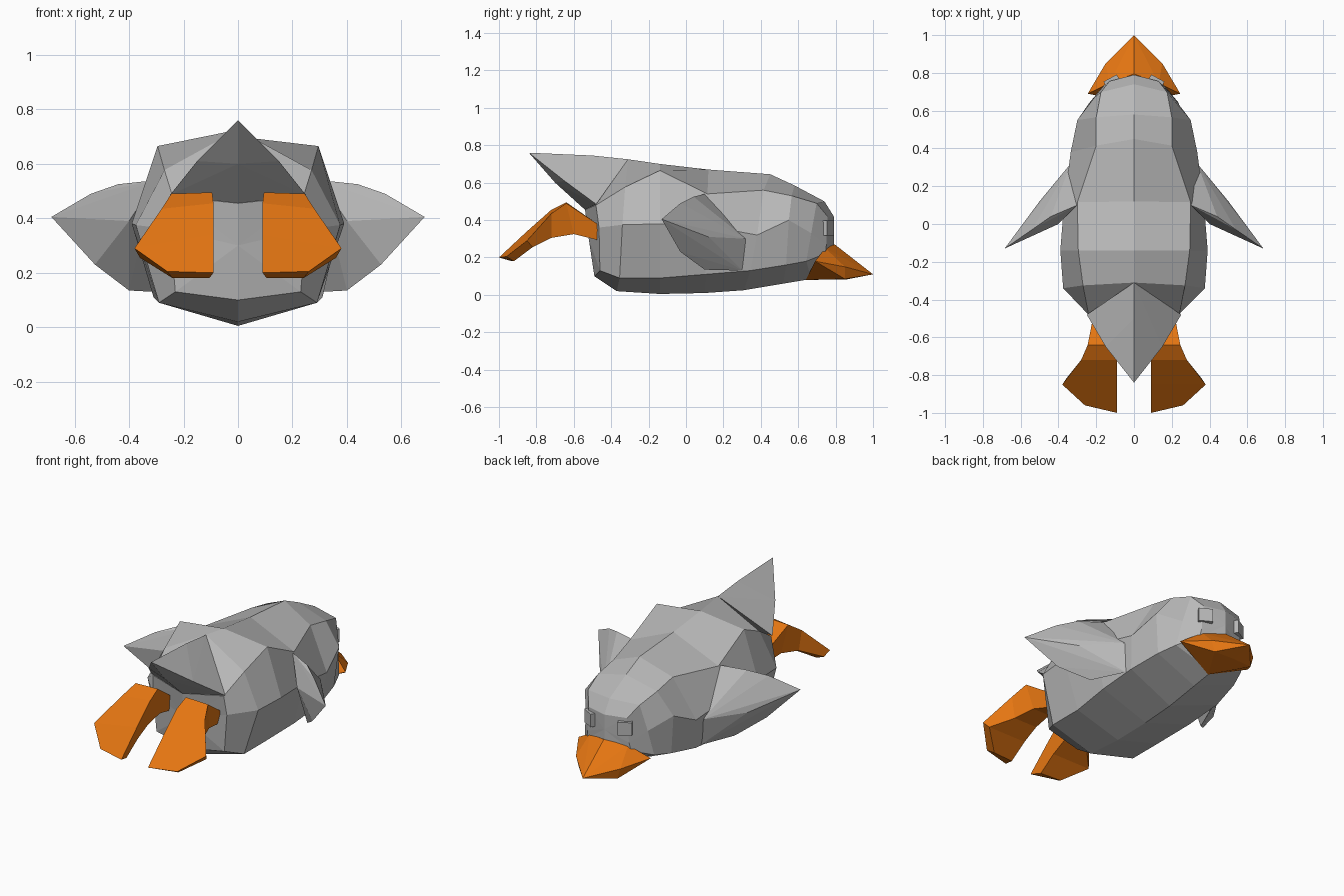
import bpy, bmesh
from mathutils import Matrix, Vector

if "Cube" in bpy.data.objects:
    bpy.data.objects.remove(bpy.data.objects["Cube"])


def material(name, rgb):
    m = bpy.data.materials.new(name)
    m.diffuse_color = (*rgb, 1)
    m.use_nodes = True
    m.node_tree.nodes["Principled BSDF"].inputs["Base Color"].default_value = m.diffuse_color
    return m


GREY = material("grey", (0.48, 0.48, 0.48))
ORANGE = material("orange", (0.78, 0.18, 0.006))


def finish(name, bm, mat):
    bmesh.ops.recalc_face_normals(bm, faces=bm.faces)
    me = bpy.data.meshes.new(name)
    bm.to_mesh(me)
    bm.free()
    me.materials.append(mat)
    ob = bpy.data.objects.new(name, me)
    bpy.context.collection.objects.link(ob)
    return ob


def mirror(points):
    return [(-x, y, z) for x, y, z in points]


def loft(name, rings, mat, caps=(None, None)):
    """Skin closed rings; each end is closed flat or by a fan to a cap point."""
    bm = bmesh.new()
    vs = [[bm.verts.new(p) for p in r] for r in rings]
    n = len(vs[0])
    for a, b in zip(vs, vs[1:]):
        for i in range(n):
            j = (i + 1) % n
            bm.faces.new((a[i], a[j], b[j], b[i]))
    for ring, cap in zip((vs[0], vs[-1]), caps):
        if cap:
            c = bm.verts.new(cap)
            for i in range(n):
                bm.faces.new((ring[i], ring[(i + 1) % n], c))
        else:
            bm.faces.new(ring)
    return finish(name, bm, mat)


def hull(name, points, mat):
    bm = bmesh.new()
    for p in points:
        bm.verts.new(p)
    res = bmesh.ops.convex_hull(bm, input=bm.verts)
    junk = [v for v in res["geom_interior"] if isinstance(v, bmesh.types.BMVert)]
    bmesh.ops.delete(bm, geom=junk, context='VERTS')
    return finish(name, bm, mat)


# Body and head: y bottom, y top, bow, z bottom, low (x, z), mid, high, z top
SECTIONS = [
    (-0.49, -0.54, -0.8, 0.10, (0.23, 0.13), (0.25, 0.36), (0.24, 0.48), 0.455),
    (-0.37, -0.31, 0.0, 0.02, (0.29, 0.09), (0.375, 0.375), (0.27, 0.577), 0.725),
    (-0.14, -0.14, 0.0, 0.005, (0.29, 0.09), (0.39, 0.38), (0.295, 0.665), 0.70),
    (0.10, 0.12, 0.0, 0.01, (0.31, 0.11), (0.37, 0.37), (0.30, 0.54), 0.67),
    (0.31, 0.45, 0.0, 0.025, (0.31, 0.13), (0.335, 0.32), (0.20, 0.56), 0.645),
    (0.52, 0.58, 0.0, 0.06, (0.275, 0.16), (0.30, 0.40), (0.20, 0.53), 0.585),
    (0.67, 0.74, 0.8, 0.085, (0.235, 0.18), (0.21, 0.33), (0.175, 0.49), 0.50),
    (0.79, 0.79, 2.0, 0.20, (0.15, 0.22), (0.14, 0.27), (0.13, 0.42), 0.42),
]
rings = []
for yb, yt, bow, zb, low, mid, high, zt in SECTIONS:
    pts = []
    for i, (x, z) in enumerate((((0, zb)), low, mid, high, (0, zt))):
        pts.append((x, yb + (yt - yb) * i / 4 - bow * x * x, z))
    rings.append(pts + mirror(pts[3:0:-1]))
loft("body", rings, GREY, ((0, -0.52, 0.30), (0, 0.79, 0.33)))

# Pointed tail
side = [(0.25, -0.48, 0.485), (0.15, -0.65, 0.61)]
hull("tail", side + mirror(side) + [
    (0, -0.31, 0.725), (0, -0.50, 0.745), (0, -0.84, 0.76),
    (0, -0.70, 0.60), (0, -0.54, 0.455)], GREY)

# Broad beak
side = [(0.245, 0.69, 0.18), (0.13, 0.745, 0.25), (0.15, 0.85, 0.15), (0.13, 0.85, 0.085)]
hull("beak", side + mirror(side) + [
    (0, 0.64, 0.08), (0, 0.795, 0.27), (0, 0.85, 0.22),
    (0, 1.0, 0.11), (0, 0.86, 0.083)], ORANGE)

# Wings
WING = [(0.30, 0.10, 0.54), (0.44, 0.04, 0.525), (0.54, -0.03, 0.49),
        (0.685, -0.13, 0.405), (0.525, -0.03, 0.23), (0.40, 0.10, 0.135),
        (0.31, 0.30, 0.13), (0.335, 0.32, 0.30), (0.50, 0.12, 0.31),
        (0.40, 0.0, 0.39)]
hull("right_wing", WING, GREY)
hull("left_wing", mirror(WING), GREY)

# Webbed feet: x inner, x outer, y top, z top inner, z top outer, y bottom, z bottom
FOOT = [
    (0.11, 0.21, -0.46, 0.37, 0.37, -0.46, 0.29),
    (0.095, 0.245, -0.64, 0.495, 0.49, -0.60, 0.325),
    (0.09, 0.28, -0.72, 0.455, 0.435, -0.72, 0.305),
    (0.09, 0.38, -0.85, 0.34, 0.29, -0.82, 0.255),
    (0.09, 0.26, -1.0, 0.20, 0.205, -0.93, 0.18),
]
foot = []
for xi, xo, yt, zi, zo, yb, zb in FOOT:
    yo = max(yt, -0.96)
    foot.append([(xi, yt, zi), (xo, yo, zo), (xo - 0.02, max(yb, -0.92), zb), (xi + 0.015, yb, zb)])
loft("right_foot", foot, ORANGE)
loft("left_foot", [mirror(r) for r in foot], ORANGE)

# Square eye blocks turned outward on the face
for name, s in (("right_eye", 1), ("left_eye", -1)):
    bm = bmesh.new()
    bmesh.ops.create_cube(bm, size=1)
    bm.transform(Matrix.Translation(Vector((s * 0.118, 0.757, 0.358)))
                 @ Matrix.Rotation(-s * 0.5, 4, 'Z')
                 @ Matrix.Diagonal((0.08, 0.035, 0.08, 1)))
    finish(name, bm, GREY)
